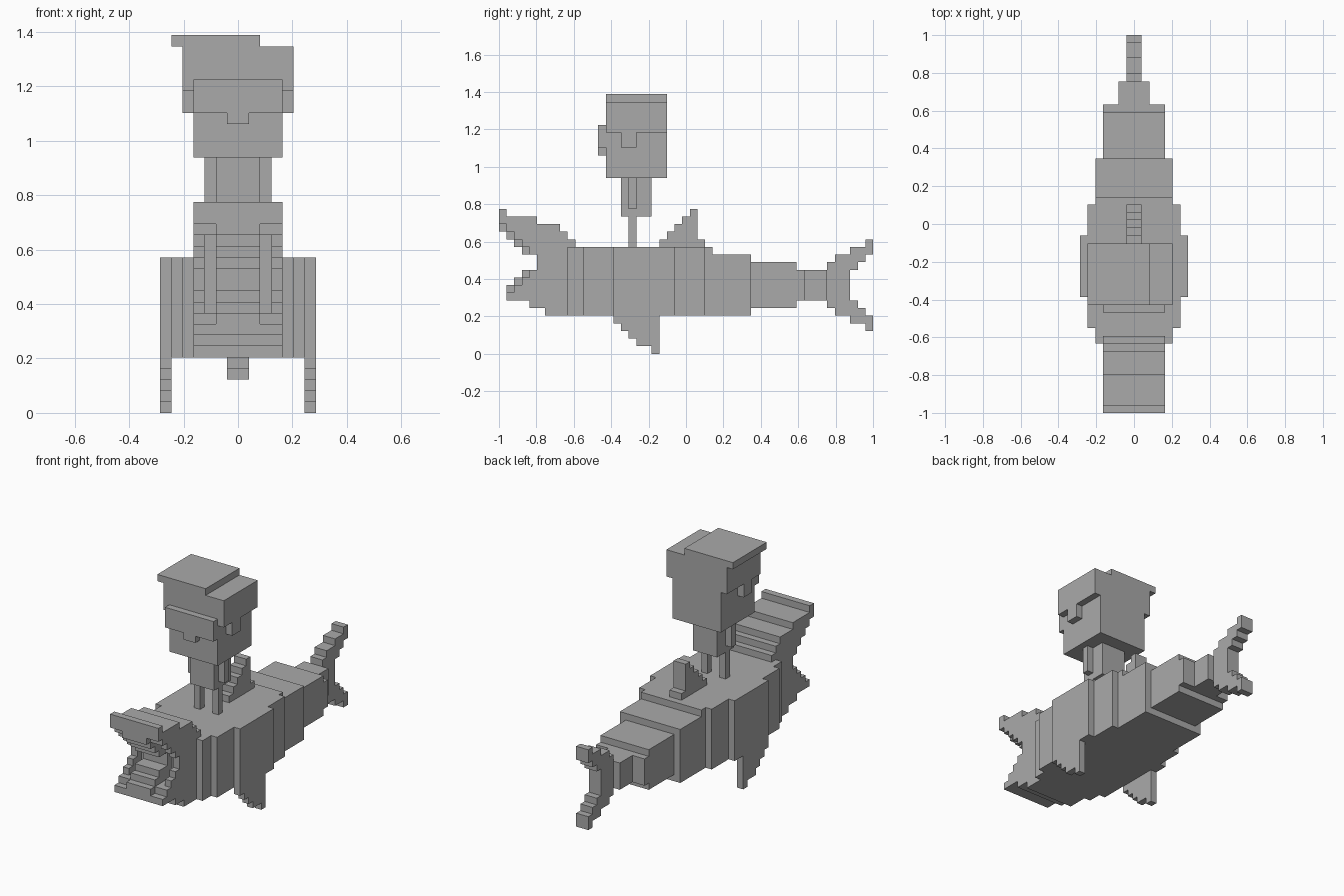
import bpy
import bmesh
from mathutils import Matrix, Vector

cube = bpy.data.objects.get("Cube")
if cube:
    bpy.data.objects.remove(cube, do_unlink=True)

U = 2 / 49  # block size; lengths below are counted in blocks, y from the nose

grey = bpy.data.materials.new("plain_grey")
grey.use_nodes = True
grey.diffuse_color = (0.4, 0.4, 0.4, 1)
grey.node_tree.nodes["Principled BSDF"].inputs["Base Color"].default_value = grey.diffuse_color


def build(name, boxes, mirror=False):
    """One object from boxes given as (x0, x1, y0, y1, z0, z1)."""
    if mirror:
        boxes = boxes + [(-b[1], -b[0], *b[2:]) for b in boxes]
    bm = bmesh.new()
    for x0, x1, y0, y1, z0, z1 in boxes:
        size = Vector((x1 - x0, y1 - y0, z1 - z0)) * U
        mid = Vector((x0 + x1, y0 + y1, z0 + z1)) * U / 2 - Vector((0, 1, 0))
        bmesh.ops.create_cube(bm, size=1, matrix=Matrix.Translation(mid) @ Matrix.Diagonal((*size, 1)))
    mesh = bpy.data.meshes.new(name)
    bm.to_mesh(mesh)
    bm.free()
    mesh.materials.append(grey)
    obj = bpy.data.objects.new(name, mesh)
    bpy.context.collection.objects.link(obj)
    return obj


def columns(x0, x1, start, bottoms, tops):
    """Stepped slab: one column per block along y."""
    return [(x0, x1, start + i, start + i + 1, b, t)
            for i, (b, t) in enumerate(zip(bottoms, tops)) if t > b]


# Fish body, bulging in the middle and stepping down to the tail
build("body", [(-5, 5, 9, 28, 5, 14), (-5, 5, 28, 33, 5, 13)])
build("body_bulge", [(5, 6, 11, 27, 5, 14), (6, 7, 15, 23, 5, 14)], mirror=True)
build("tail_base", [(-4, 4, 33, 39, 6, 12), (-4, 4, 39, 40, 7, 11), (-2, 2, 40, 43, 7, 11)])

# Fish head behind the mouth
build("fish_head", [(-4, 4, 6, 8, 5, 17), (-4, 4, 8, 9, 5, 16), (-4, 4, 9, 10, 14, 15)])

# Stepped jaws: cheeks, recessed gaps and the middle
jaw_top = [19, 18, 18, 18, 18, 17]
jaw_bottom = [7, 7, 7, 7, 6, 6]


def jaws(x0, x1, upper, lower):
    return columns(x0, x1, 0, upper, jaw_top) + columns(x0, x1, 0, jaw_bottom, lower)


build("cheeks", jaws(3, 4, [17, 16, 15, 14, 13, 12], [7, 8, 9, 10, 11, 12]), mirror=True)
build("mouth_gaps", jaws(2, 3, [17] + [16] * 5, [7, 8] + [9] * 4), mirror=True)
build("mouth_middle", jaws(-2, 2, [16, 15, 14, 13, 13, 12], [7, 9, 10, 11, 11, 12]))

# Fins
build("dorsal_fin", columns(-1, 1, 21, [14] * 6, [15, 16, 17, 18, 19, 15]))
build("side_fins", columns(6, 7, 15, [4, 3, 2, 1, 1, 0], [5] * 6), mirror=True)
fin_outer = [12, 13, 13, 14, 14, 15]
fin_inner = [9, 9, 9, 11, 12, 13]
build("tail_fin", columns(-1, 1, 43, fin_inner, fin_outer)
      + columns(-1, 1, 43, [18 - z for z in fin_outer], [18 - z for z in fin_inner]))

# Rider
build("rider_legs", [(1, 2, 17, 18, 14, 18)], mirror=True)
build("rider_torso", [(-2, 2, 16, 20, 18, 23)])
build("rider_arms", [(2, 3, 17, 18, 19, 23)], mirror=True)
build("rider_head", [(-4, 4, 14, 22, 23, 33)])
build("rider_hair", [(4, 5, 14, 22, 29, 33), (4, 5, 16, 18, 27, 29)], mirror=True)
build("rider_hat", [(-6, 2, 14, 22, 33, 34)])
build("rider_goggles", [(-4, 4, 13, 14, 27, 30), (-1, 1, 13, 14, 26, 27)])
